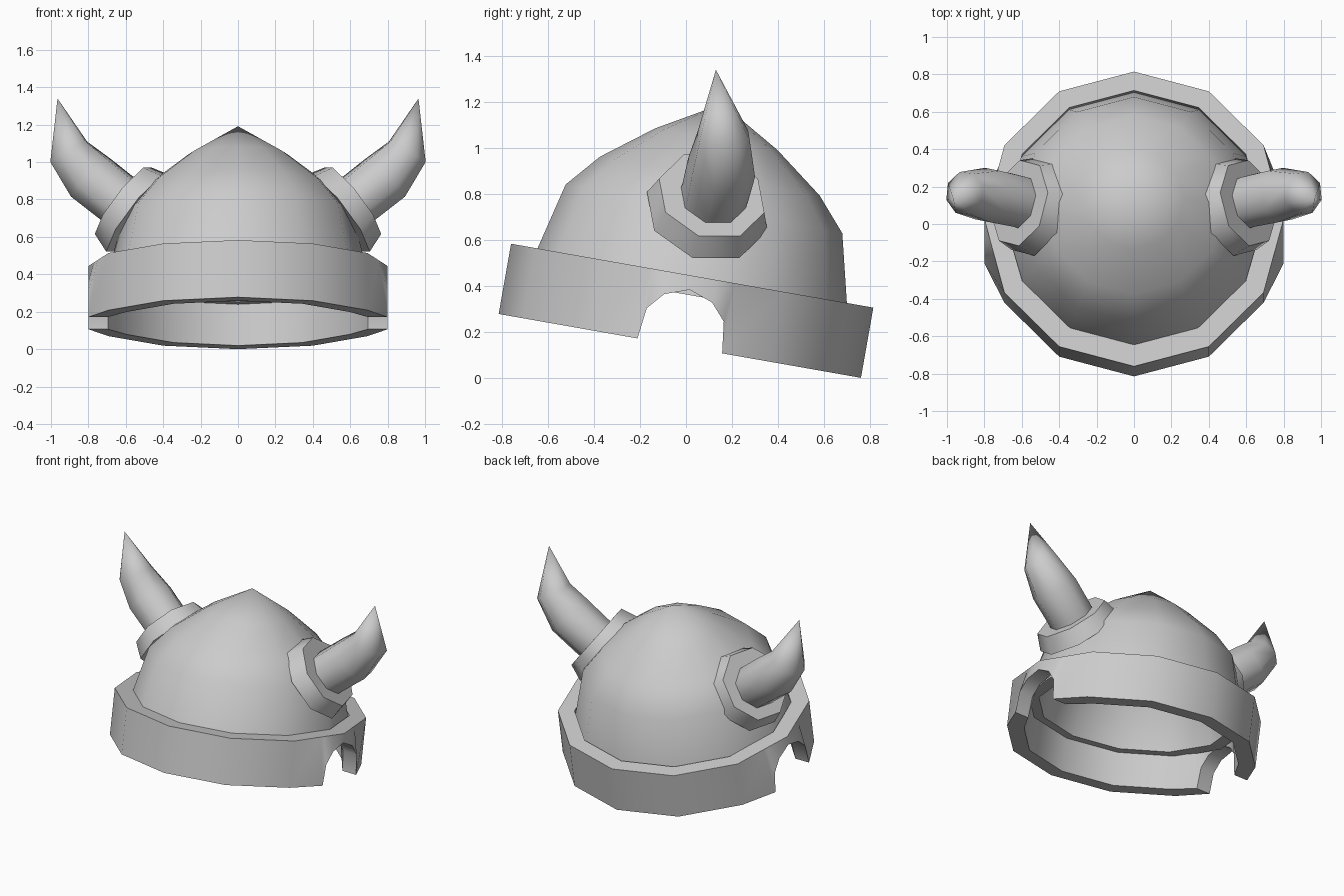
import bpy
import bmesh
from math import sin, cos, pi, radians
from mathutils import Vector, Matrix

cube = bpy.data.objects.get("Cube")
if cube:
    bpy.data.objects.remove(cube, do_unlink=True)

GREY = (0.6, 0.6, 0.6, 1.0)
metal = bpy.data.materials.new("plain_grey")
metal.use_nodes = True
metal.diffuse_color = GREY
metal.node_tree.nodes["Principled BSDF"].inputs["Base Color"].default_value = GREY

# The whole helmet leans back about the x axis
TILT = Matrix.Translation((0, 0, 0.2915)) @ Matrix.Rotation(radians(-10), 4, "X")
SIDES = 12


def loft(name, rings, closed=False, cap=False, matrix=None, angle=40, mirror=False):
    """Skin a list of equal-length rings into one object."""
    bm = bmesh.new()
    loops = [[bm.verts.new(p) for p in ring] for ring in rings]
    pairs = list(zip(loops, loops[1:]))
    if closed:
        pairs.append((loops[-1], loops[0]))
    for a, b in pairs:
        for i in range(len(a)):
            j = (i + 1) % len(a)
            bm.faces.new((a[i], a[j], b[j], b[i]))
    if cap:
        bm.faces.new(loops[0])
        bm.faces.new(loops[-1])
    bmesh.ops.remove_doubles(bm, verts=bm.verts, dist=0.0005)
    bmesh.ops.recalc_face_normals(bm, faces=bm.faces)
    if matrix:
        bm.transform(matrix)
    mesh = bpy.data.meshes.new(name)
    bm.to_mesh(mesh)
    bm.free()
    mesh.materials.append(metal)
    obj = bpy.data.objects.new(name, mesh)
    bpy.context.collection.objects.link(obj)
    bpy.ops.object.select_all(action="DESELECT")
    obj.select_set(True)
    bpy.context.view_layer.objects.active = obj
    bpy.ops.object.shade_smooth_by_angle(angle=radians(angle))
    if mirror:
        obj.modifiers.new("other_side", "MIRROR")
    return obj


def circle(radius, z):
    return [Vector((radius * sin(2 * pi * i / SIDES), radius * cos(2 * pi * i / SIDES), z))
            for i in range(SIDES)]


def octagon(centre, direction, radius):
    """Ring across a direction, with level flats at its top and bottom."""
    d = Vector(direction).normalized()
    b = Vector((0, 0, 1)).cross(d).normalized()
    a = d.cross(b)
    r = radius / cos(pi / 8)
    return [Vector(centre) + r * (a * cos((i + 0.5) * pi / 4) + b * sin((i + 0.5) * pi / 4))
            for i in range(8)]


# Dome: outer shell, thick rim and inner shell
dome_profile = [(0, 0.914), (0.27, 0.758), (0.485, 0.595), (0.611, 0.45), (0.704, 0.07),
                (0.62, 0.07), (0.541, 0.41), (0.432, 0.538), (0.226, 0.691), (0, 0.822)]
loft("dome", [circle(r, z) for r, z in dome_profile], matrix=TILT)

# Brow band with an arched notch over each ear
R, HALF, INNER = 0.8, 0.155, 0.862
half_arch = [(0.187, -HALF), (0.17, -0.018), (0.106, 0.055)]
arch = half_arch + [(0, 0.093)] + [(-y, z) for y, z in reversed(half_arch)]
top_out, low_out, low_in, top_in = [], [], [], []


def add_column(top, low, inner_top, inner_low, z):
    top_out.append(Vector((*top, HALF)))
    low_out.append(Vector((*low, z)))
    low_in.append(Vector((*inner_low, z)))
    top_in.append(Vector((*inner_top, HALF)))


for i in range(SIDES):
    t = 2 * pi * i / SIDES
    x, y = R * sin(t), R * cos(t)
    if i in (3, 9):
        side = 1 if i == 3 else -1
        for v, z in arch:
            v *= side
            edge = R - 0.268 * abs(v)
            add_column((side * edge, v), (side * R, v),
                       (side * (edge - 0.11), v), (side * (R - 0.105), v), z)
    else:
        add_column((x, y), (x, y), (x * INNER, y * INNER + 0.008),
                   (x * INNER, y * INNER), -HALF)
loft("brow_band", [top_out, low_out, low_in, top_in], closed=True, matrix=TILT)

# Cuffs that hold the horns
cuff_dir = (0.77, 0.2, 0.6)
loft("horn_cuffs", [octagon((0.53, 0.092, 0.724), cuff_dir, 0.254),
                    octagon((0.613, 0.112, 0.793), cuff_dir, 0.222)],
     cap=True, angle=55, mirror=True)

# Horns curving up to a point
loft("horns", [octagon((0.57, 0.105, 0.745), cuff_dir, 0.135),
               octagon((0.645, 0.127, 0.805), cuff_dir, 0.137),
               octagon((0.785, 0.155, 0.915), (1, 0.2, 1), 0.14),
               octagon((0.905, 0.165, 1.055), (0.5, 0.05, 0.87), 0.109),
               [Vector((0.965, 0.13, 1.34))] * 8],
     angle=60, mirror=True)
